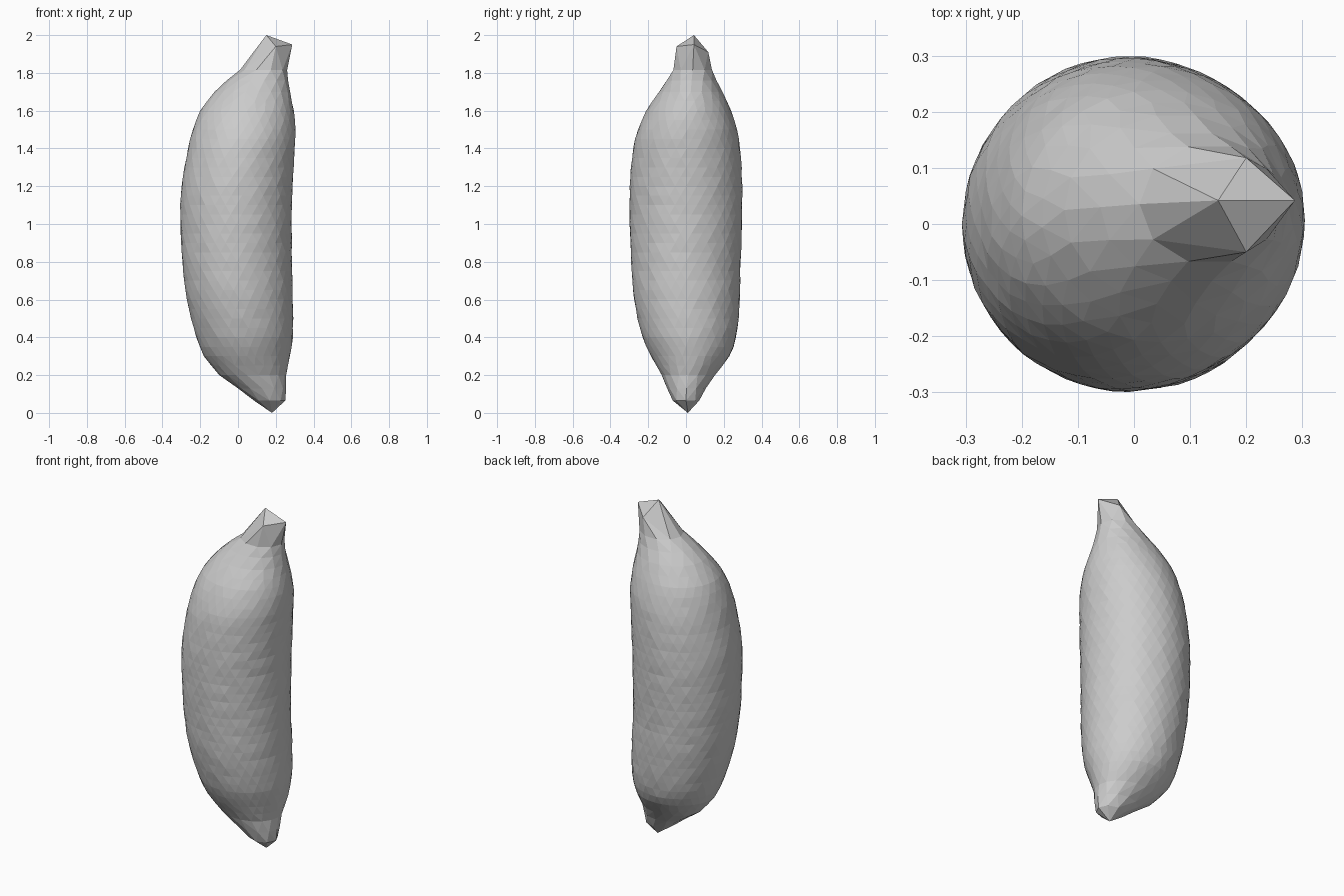
import bpy, bmesh, math, random

if "Cube" in bpy.data.objects:
    bpy.data.objects.remove(bpy.data.objects["Cube"])

random.seed(4)

# Outline stations: z, left x, right x, front y, back y
STATIONS = [
    (0.20, -0.10, 0.255, -0.13, 0.155),
    (0.30, -0.18, 0.275, -0.185, 0.23),
    (0.40, -0.22, 0.29, -0.23, 0.265),
    (0.60, -0.27, 0.29, -0.275, 0.285),
    (0.80, -0.295, 0.285, -0.29, 0.29),
    (1.00, -0.305, 0.285, -0.297, 0.297),
    (1.20, -0.30, 0.29, -0.297, 0.297),
    (1.40, -0.265, 0.30, -0.28, 0.287),
    (1.50, -0.24, 0.305, -0.255, 0.27),
    (1.60, -0.20, 0.295, -0.21, 0.24),
    (1.70, -0.125, 0.275, -0.145, 0.195),
]


def outline(z):
    """Smooth interpolation of the stations at height z."""
    n = len(STATIONS)
    k = max(i for i in range(n - 1) if STATIONS[i][0] <= z + 1e-6)
    a, b = STATIONS[k], STATIONS[k + 1]
    p, q = STATIONS[max(k - 1, 0)], STATIONS[min(k + 2, n - 1)]
    h = b[0] - a[0]
    t = (z - a[0]) / h
    out = []
    for c in range(1, 5):
        ma = (b[c] - p[c]) / (b[0] - p[0]) * h
        mb = (q[c] - a[c]) / (q[0] - a[0]) * h
        out.append((2*t**3 - 3*t*t + 1) * a[c] + (t**3 - 2*t*t + t) * ma
                   + (3*t*t - 2*t**3) * b[c] + (t**3 - t*t) * mb)
    return out


bm = bmesh.new()


def ring(z, x0, x1, y0, y1, sides, phase=0.0, bump=0.0):
    """Oval loop of vertices; returns (vertices, phase)."""
    vs = []
    for i in range(sides):
        a = 2 * math.pi * (i + phase) / sides
        s = 1 + random.uniform(-bump, bump)
        vs.append(bm.verts.new(((x0 + x1) / 2 + (x1 - x0) / 2 * math.cos(a) * s,
                                (y0 + y1) / 2 + (y1 - y0) / 2 * math.sin(a) * s, z)))
    return vs, phase


def stitch(lower, upper):
    """Join two loops of any vertex counts with triangles."""
    (A, pa), (B, pb) = lower, upper
    na, nb = len(A), len(B)
    i = j = 0
    while i < na or j < nb:
        if j >= nb or (i < na and (i + 0.5 + pa) / na <= (j + 0.5 + pb) / nb):
            bm.faces.new((A[i % na], A[(i + 1) % na], B[j % nb]))
            i += 1
        else:
            bm.faces.new((A[i % na], B[(j + 1) % nb], B[j % nb]))
            j += 1


# Coarse blossom end
rings = [
    ring(0.065, 0.085, 0.25, -0.07, 0.07, 8),
    ring(0.13, 0.00, 0.255, -0.10, 0.105, 12),
]

# Finely faceted, slightly bumpy body
steps = 30
for k in range(steps + 1):
    z = 0.20 + 1.5 * k / steps
    sides = 18 if k in (0, steps) else 24 if k in (1, steps - 1) else 32
    rings.append(ring(z, *outline(z), sides, 0.5 * (k % 2), 0.006))

# Coarse neck
rings.append(ring(1.76, -0.06, 0.265, -0.105, 0.165, 14))
rings.append(ring(1.815, 0.01, 0.26, -0.072, 0.143, 10))

# Slanted cut stem top: right, back, apex, front corners
cut = [bm.verts.new(c) for c in ((0.287, 0.042, 1.95), (0.20, 0.118, 1.91),
                                 (0.15, 0.042, 2.0), (0.20, -0.05, 1.94))]
rings.append((cut, 0.0))

for lower, upper in zip(rings, rings[1:]):
    stitch(lower, upper)
bm.faces.new((cut[0], cut[1], cut[2]))
bm.faces.new((cut[0], cut[2], cut[3]))

# Pointed bottom tip
tip = bm.verts.new((0.18, 0.01, 0.0))
base = rings[0][0]
for i, v in enumerate(base):
    bm.faces.new((tip, base[(i + 1) % len(base)], v))

bmesh.ops.recalc_face_normals(bm, faces=bm.faces)
mesh = bpy.data.meshes.new("banana")
bm.to_mesh(mesh)
bm.free()
bpy.context.collection.objects.link(bpy.data.objects.new("banana", mesh))
